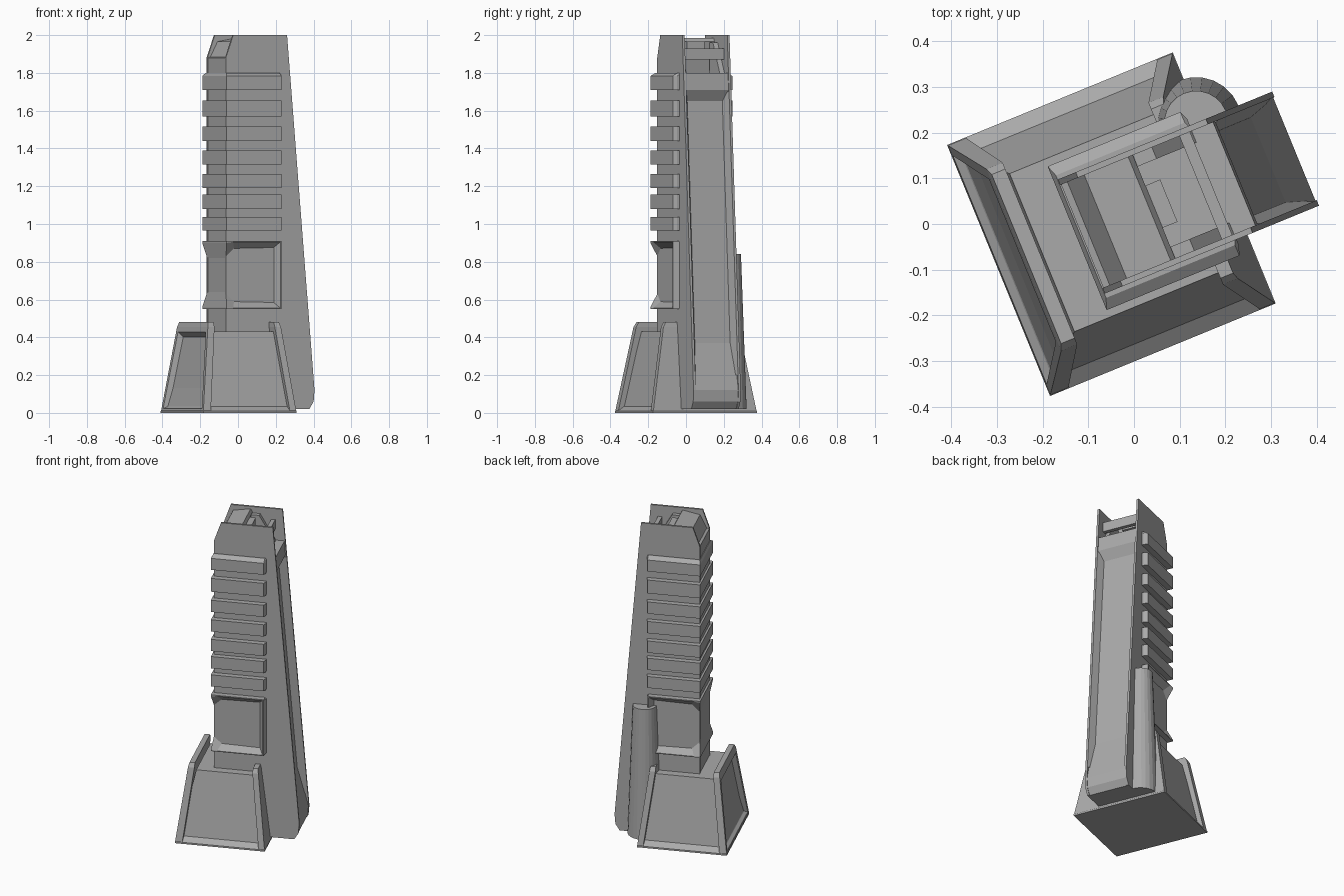
import bpy, bmesh, math
from mathutils import Matrix, Vector

if "Cube" in bpy.data.objects:
    bpy.data.objects.remove(bpy.data.objects["Cube"], do_unlink=True)

grey = bpy.data.materials.new("concrete_grey")
grey.use_nodes = True
grey.diffuse_color = (0.4, 0.4, 0.4, 1)
grey.node_tree.nodes["Principled BSDF"].inputs["Base Color"].default_value = (0.4, 0.4, 0.4, 1)

# The tower is built along local axes, then turned into place
PLACE = Matrix.Translation((-0.007, 0.017, 0)) @ Matrix.Rotation(math.radians(22.3), 4, 'Z')
HALF = 0.135


def finish(name, bm):
    bmesh.ops.recalc_face_normals(bm, faces=bm.faces)
    bm.transform(PLACE)
    mesh = bpy.data.meshes.new(name)
    bm.to_mesh(mesh)
    bm.free()
    mesh.materials.append(grey)
    obj = bpy.data.objects.new(name, mesh)
    bpy.context.collection.objects.link(obj)
    return obj


def loft(rings):
    """Closed solid through a stack of point rings."""
    bm = bmesh.new()
    loops = [[bm.verts.new(p) for p in ring] for ring in rings]
    n = len(loops[0])
    for a, b in zip(loops, loops[1:]):
        for i in range(n):
            j = (i + 1) % n
            bm.faces.new((a[i], a[j], b[j], b[i]))
    bm.faces.new(loops[0])
    bm.faces.new(loops[-1])
    bmesh.ops.recalc_face_normals(bm, faces=bm.faces)
    return bm


def rect(u0, u1, w, z):
    return [(u0, -w, z), (u1, -w, z), (u1, w, z), (u0, w, z)]


def prism(name, profile, v0, v1):
    """Side profile (u, z) extruded across the width."""
    return finish(name, loft([[(u, v, z) for u, z in profile] for v in (v0, v1)]))


def box(name, u0, u1, w, z0, z1):
    return finish(name, loft([rect(u0, u1, w, z0), rect(u0, u1, w, z1)]))


def back_edge(z):
    return 0.233 + 0.157 * (2 - z) / 1.88


# Base: bottom lip and recessed body
finish("base_body", loft([
    rect(-0.313, 0.221, 0.297, 0), rect(-0.313, 0.221, 0.297, 0.01),
    rect(-0.29, 0.2, 0.262, 0.035), rect(-0.21, 0.145, 0.187, 0.43)]))

# Base end plates, the front one with a sunken panel
front = loft([rect(-0.313, -0.27, 0.297, 0), rect(-0.253, -0.215, 0.215, 0.455),
              rect(-0.247, -0.215, 0.2, 0.48)])
panel = max((f for f in front.faces if f.normal.x < -0.8), key=lambda f: f.calc_area())
bmesh.ops.inset_region(front, faces=[panel], thickness=0.035)
bmesh.ops.inset_region(front, faces=[panel], thickness=0.03, depth=-0.025)
finish("base_front_plate", front)
finish("base_rear_plate", loft([
    rect(0.185, 0.221, 0.297, 0), rect(0.13, 0.165, 0.215, 0.455),
    rect(0.13, 0.16, 0.2, 0.48)]))

# Core with the recessed rear channel, crossbar and rounded toe
prism("core", [(-0.115, 0.05), (-0.115, 1.8), (0.245, 1.8), (0.25, 1.71), (0.217, 1.65),
               (0.325, 0.37), (0.387, 0.12), (0.382, 0.06), (0.355, 0.02), (0.1, 0.02)],
      -0.125, 0.125)

# Tall side walls and the sloped flanks of the channel
wall = [(-0.117, 0.05), (-0.117, 1.88), (-0.075, 2), (0.233, 2), (0.39, 0.12),
        (0.385, 0.06), (0.36, 0.02), (0.1, 0.02)]
for side, label in ((-1, "right"), (1, "left")):
    prism(label + "_wall", wall, side * 0.122, side * HALF)
    finish(label + "_channel_flank", loft([
        [(back_edge(z), side * 0.123, z), (back_edge(z) - 0.046, side * 0.1, z),
         (back_edge(z) - 0.07, side * 0.1, z), (back_edge(z) - 0.07, side * 0.13, z)]
        for z in (0.2, 1.7)]))

# Sunken roof and the equipment behind it
prism("roof_slab", [(-0.115, 1.78), (-0.115, 1.88), (-0.1, 1.885), (-0.06, 1.965),
                    (0.044, 1.985), (0.055, 1.965), (0.02, 1.79)], -0.125, 0.125)
box("roof_vent", 0.03, 0.09, 0.05, 1.91, 1.965)
box("roof_beam", 0.165, 0.19, 0.124, 1.87, 1.93)
for side, label in ((-1, "right"), (1, "left")):
    prism(label + "_roof_bracket", [(0.05, 1.79), (0.05, 1.96), (0.1, 1.96), (0.2, 1.79)],
          side * 0.095, side * 0.124)


# Wrap-around ribs
def rib_ring(z, u0=-0.127, w=0.17):
    return [(u0, -w, z), (0.187, -w, z), (0.195, 0.02 - w, z),
            (0.195, w - 0.02, z), (0.187, w, z), (u0, w, z)]


for i, (low, high) in enumerate([(0.965, 1.038), (1.08, 1.155), (1.19, 1.265),
                                 (1.315, 1.39), (1.44, 1.515), (1.57, 1.655)]):
    finish(f"rib_{i + 1}", loft([rib_ring(low), rib_ring(high)]))
finish("top_rib", loft([rib_ring(1.71), rib_ring(1.783), rib_ring(1.8, -0.118, 0.145)]))


# Flared ledges framing the side panels, mirrored about their middle height
def ledge(name, flip):
    def ring(points):
        half = [(u, -w, z) for u, w, z in points]
        full = half + [(u, -v, z) for u, v, z in reversed(half)]
        return [(u, v, 0.73 + flip * (z - 0.73)) for u, v, z in full]
    finish(name, loft([
        ring([(-0.127, 0.17, 0.91), (-0.09, 0.17, 0.91), (0.187, 0.17, 0.91)]),
        ring([(-0.127, 0.17, 0.9), (-0.09, 0.17, 0.905), (0.187, 0.17, 0.905)]),
        ring([(-0.115, 0.13, 0.82), (-0.07, 0.134, 0.87), (0.187, 0.134, 0.875)])]))


ledge("panel_top_ledge", 1)
ledge("panel_bottom_ledge", -1)
for side, label in ((-1, "right"), (1, "left")):
    finish(label + "_panel_edge", loft([
        [(0.155, side * 0.132, z), (0.18, side * 0.17, z), (0.187, side * 0.17, z),
         (0.195, side * 0.132, z)] for z in (0.555, 0.905)]))

# Tapered half-round buttress on one side
bm = bmesh.new()
bmesh.ops.create_cone(bm, cap_ends=True, segments=24, radius1=0.1, radius2=0.07, depth=0.82,
                      matrix=Matrix.Translation((0.21, HALF, 0.43)))
cut = bmesh.ops.bisect_plane(bm, geom=bm.verts[:] + bm.edges[:] + bm.faces[:],
                             plane_co=Vector((0, 0.128, 0)), plane_no=Vector((0, 1, 0)),
                             clear_inner=True)
bmesh.ops.holes_fill(bm, edges=[e for e in bm.edges if e.is_boundary])
finish("side_buttress", bm)
